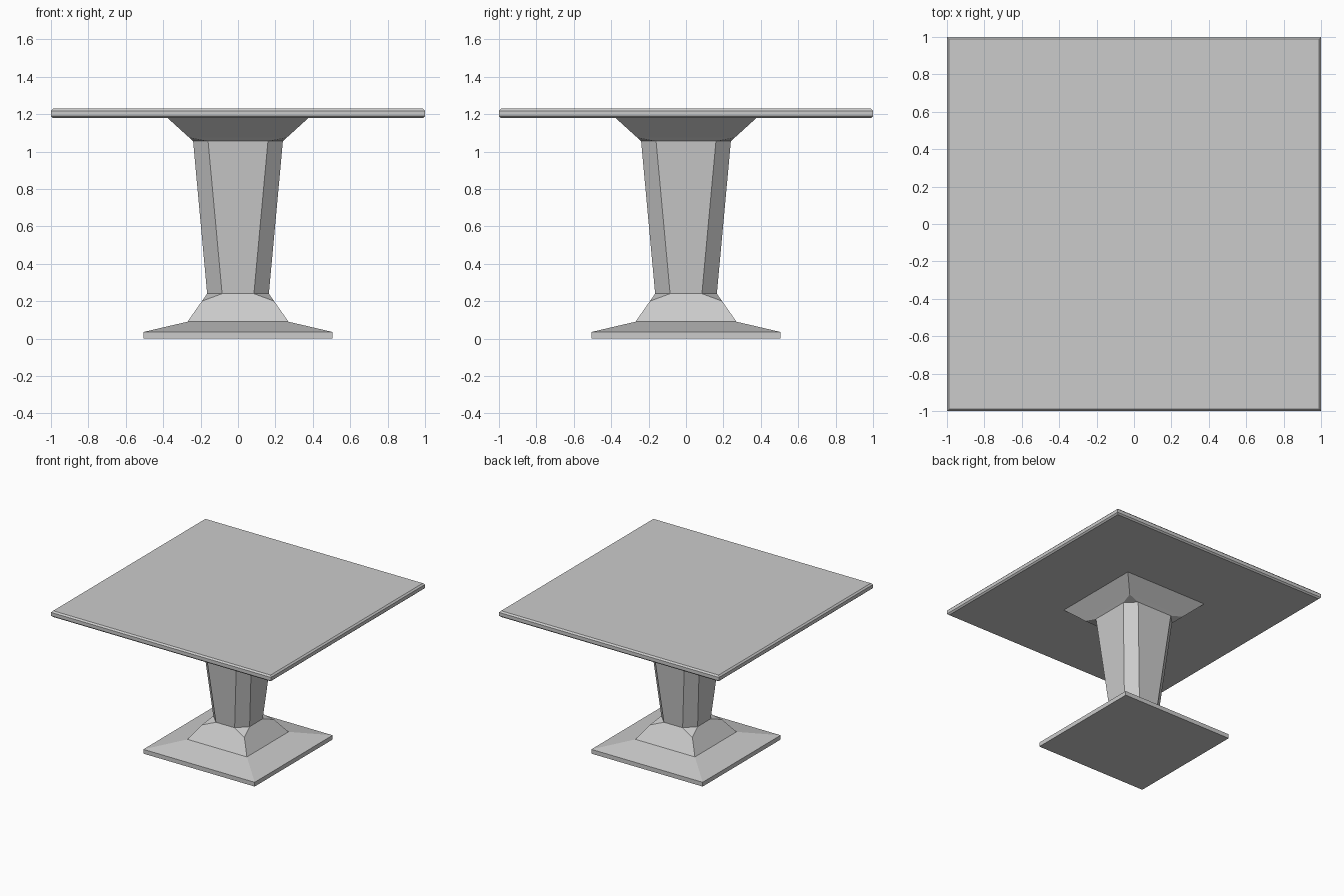
import bpy, bmesh

if "Cube" in bpy.data.objects:
    bpy.data.objects.remove(bpy.data.objects["Cube"])


def ring_points(half, z, cut):
    """Square ring with corners cut by `cut` (0 = sharp), always 8 points."""
    h, f = half, half - cut
    xy = [(-f, -h), (f, -h), (h, -f), (h, f), (f, h), (-f, h), (-h, f), (-h, -f)]
    return [(x, y, z) for x, y in xy]


def loft(name, rings, cap_bottom=False, cap_top=False):
    """Join stacked rings (half width, height, corner cut) into one flat-shaded part."""
    bm = bmesh.new()
    loops = [[bm.verts.new(p) for p in ring_points(*r)] for r in rings]
    for a, b in zip(loops, loops[1:]):
        for i in range(8):
            j = (i + 1) % 8
            bm.faces.new((a[i], a[j], b[j], b[i]))
    if cap_bottom:
        bm.faces.new(loops[0][::-1])
    if cap_top:
        bm.faces.new(loops[-1])
    # sharp corners collapse to one point
    bmesh.ops.remove_doubles(bm, verts=bm.verts[:], dist=0.0005)
    bmesh.ops.recalc_face_normals(bm, faces=bm.faces[:])
    mesh = bpy.data.meshes.new(name)
    bm.to_mesh(mesh)
    bm.free()
    obj = bpy.data.objects.new(name, mesh)
    bpy.context.collection.objects.link(obj)
    return obj


# Foot: square plate, shallow slope, then a steep collar meeting the column
loft("foot", [(0.506, 0.0, 0), (0.506, 0.035, 0), (0.27, 0.09, 0),
              (0.193, 0.2, 0), (0.165, 0.24, 0.08)], cap_bottom=True)

# Column: tapered square with chamfered corners
loft("column", [(0.165, 0.24, 0.08), (0.24, 1.055, 0.08)])

# Flared support under the top
loft("top_support", [(0.24, 1.055, 0.08), (0.2616, 1.075, 0), (0.375, 1.178, 0)])

# Table top with bevelled rim
loft("table_top", [(0.988, 1.178, 0), (1.0, 1.189, 0), (1.0, 1.217, 0),
                   (0.988, 1.229, 0)], cap_bottom=True, cap_top=True)
